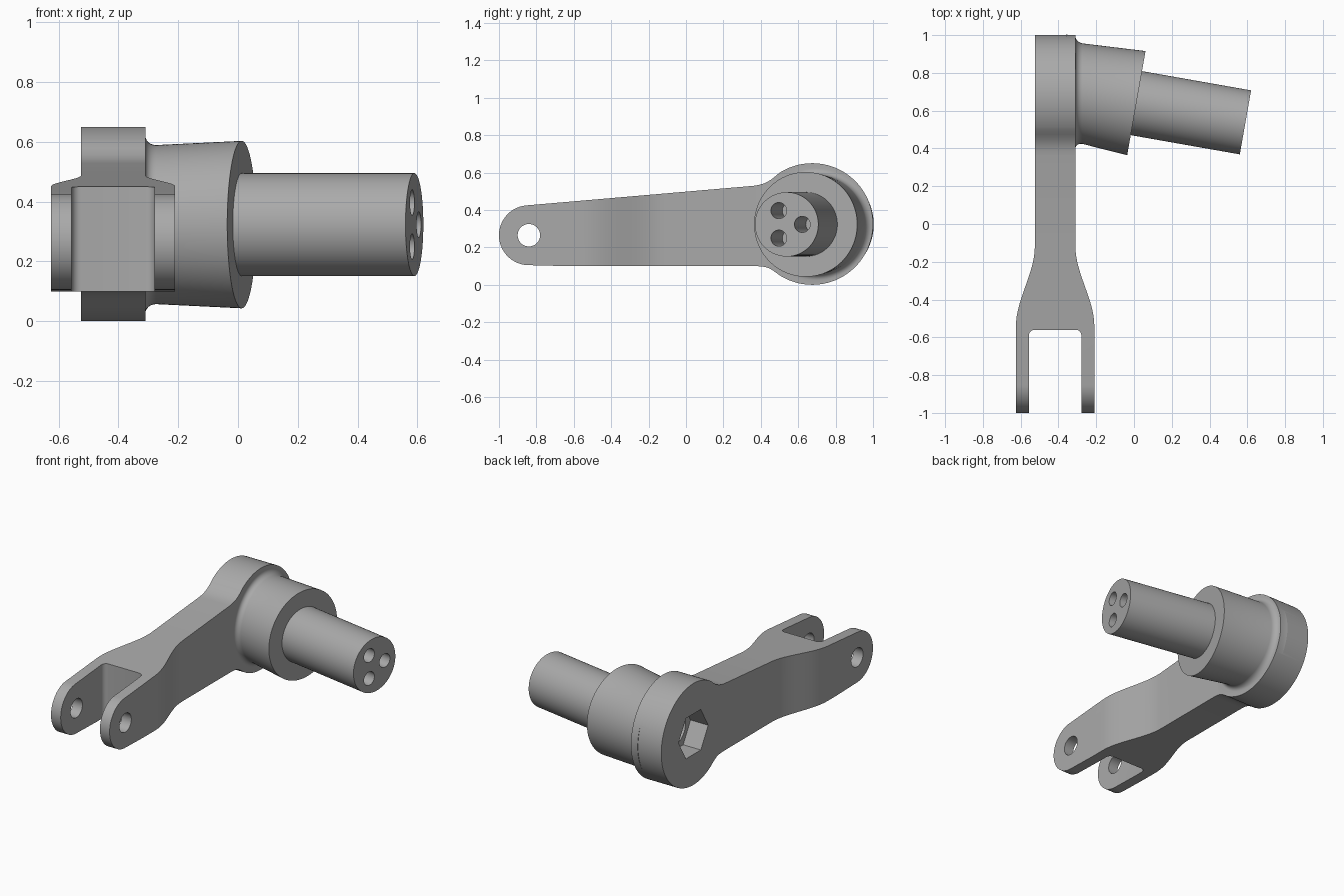
import bpy, bmesh, math
from mathutils import Vector, Matrix

if "Cube" in bpy.data.objects:
    bpy.data.objects.remove(bpy.data.objects["Cube"])

steel = bpy.data.materials.new("grey steel")
steel.diffuse_color = (0.40, 0.40, 0.40, 1)
steel.use_nodes = True
steel.node_tree.nodes["Principled BSDF"].inputs["Base Color"].default_value = steel.diffuse_color

CX = -0.4175                       # middle plane of the arm
HUB = (0.675, 0.325, 0.325)        # hub centre y, z and radius
EYE = (-0.84, 0.265, 0.16)         # fork eye centre y, z and radius
TILT = math.radians(10)
AXIS = Vector((math.cos(TILT), -math.sin(TILT), 0))
END = Vector((0.59, 0.538, 0.323))  # centre of the pin's free end


def finish(name, bm):
    bmesh.ops.recalc_face_normals(bm, faces=bm.faces)
    me = bpy.data.meshes.new(name)
    bm.to_mesh(me)
    bm.free()
    me.materials.append(steel)
    ob = bpy.data.objects.new(name, me)
    bpy.context.collection.objects.link(ob)
    return ob


def loft(name, rings):
    """Closed solid through rings with equal point counts."""
    bm = bmesh.new()
    vs = [[bm.verts.new(p) for p in r] for r in rings]
    n = len(vs[0])
    for a, b in zip(vs, vs[1:]):
        for i in range(n):
            bm.faces.new((a[i], a[(i + 1) % n], b[(i + 1) % n], b[i]))
    bm.faces.new(vs[0][::-1])
    bm.faces.new(vs[-1])
    return finish(name, bm)


def arc(cx, cy, r, a0, a1, n):
    return [(cx + r * math.cos(math.radians(a0 + (a1 - a0) * i / n)),
             cy + r * math.sin(math.radians(a0 + (a1 - a0) * i / n))) for i in range(n + 1)]


def ring(centre, r, tilt=0.0, n=96, start=0.0):
    """Circle facing +x, turned about z by the tilt."""
    rot = Matrix.Rotation(-tilt, 3, 'Z')
    return [Vector(centre) + rot @ Vector((0, r * math.cos(start + 2 * math.pi * i / n),
                                           r * math.sin(start + 2 * math.pi * i / n)))
            for i in range(n)]


def boolean(ob, tool, op):
    m = ob.modifiers.new(op.lower(), 'BOOLEAN')
    m.operation, m.solver, m.object = op, 'EXACT', tool
    bpy.context.view_layer.objects.active = ob
    bpy.ops.object.modifier_apply(modifier=m.name)
    bpy.data.objects.remove(tool)


# Side outline of the arm (y, z): eye, tapering web, fillets, hub
side = arc(*EYE, 270, 95, 40)
side += [(0.36, 0.529), (0.39, 0.534), (0.42, 0.543), (0.45, 0.559), (0.475, 0.578)]
side += arc(*HUB, 123, -123, 72)
side += [(0.47, 0.073), (0.445, 0.088), (0.42, 0.096), (0.38, 0.10), (-0.64, 0.10)]
arm = loft("crank_arm", [[(x, y, z) for y, z in side] for x in (-0.8, 0.0)])

# Plan outline (half width, y): narrow web swelling into a slotted fork
half = [(0.1075, 1.1), (0.1075, -0.12)]
for i in range(1, 17):
    t = i / 16
    half.append((0.1075 + 0.1 * t * t * (3 - 2 * t), -0.12 - 0.42 * t))
half += [(0.2075, -1.1), (0.139, -1.1)]
half += arc(0.109, -0.59, 0.03, 0, 90, 6)
plan = half + [(-x, y) for x, y in reversed(half)]
boolean(arm, loft("plan", [[(CX + x, y, z) for x, y in plan] for z in (-0.2, 0.9)]), 'INTERSECT')


# Tilted boss with a base fillet, stepping down to the pin
def on_axis(x):
    return END + AXIS * ((x - END.x) / AXIS.x)


rings = [ring(on_axis(-0.36), 0.298)]
for i in range(7):
    a = math.radians(90 * i / 6)
    x = -0.31 + 0.036 * (1 - math.cos(a))
    rings.append(ring(on_axis(x), 0.298 - 0.032 * math.sin(a)))
rings.append(ring(on_axis(0.0125), 0.28, TILT))
rings.append(ring(on_axis(0.0125), 0.172, TILT))
rings.append(ring(END, 0.172, TILT))
boolean(arm, loft("boss_and_pin", rings), 'UNION')

# Fork eye bore
boolean(arm, loft("bore", [ring((x, EYE[0], EYE[1]), 0.06, n=48) for x in (-0.8, 0)]), 'DIFFERENCE')

# Hexagonal socket with a round recess behind it
cy, cz = HUB[0], HUB[1]
boolean(arm, loft("socket", [ring((x, cy, cz), 0.15, n=6) for x in (-0.6, -0.40)]), 'DIFFERENCE')
boolean(arm, loft("recess", [ring((x, cy, cz), 0.10, n=48) for x in (-0.45, -0.25)]), 'DIFFERENCE')

# Three holes in the pin's end
for k in range(3):
    a = 2 * math.pi * k / 3
    off = Matrix.Rotation(-TILT, 3, 'Z') @ Vector((0, 0.085 * math.cos(a), 0.085 * math.sin(a)))
    boolean(arm, loft("hole", [ring(END + off + AXIS * d, 0.043, TILT, 32)
                               for d in (-0.35, 0.05)]), 'DIFFERENCE')

bpy.ops.object.select_all(action='DESELECT')
arm.select_set(True)
bpy.context.view_layer.objects.active = arm
bpy.ops.object.shade_smooth_by_angle(angle=math.radians(30))
